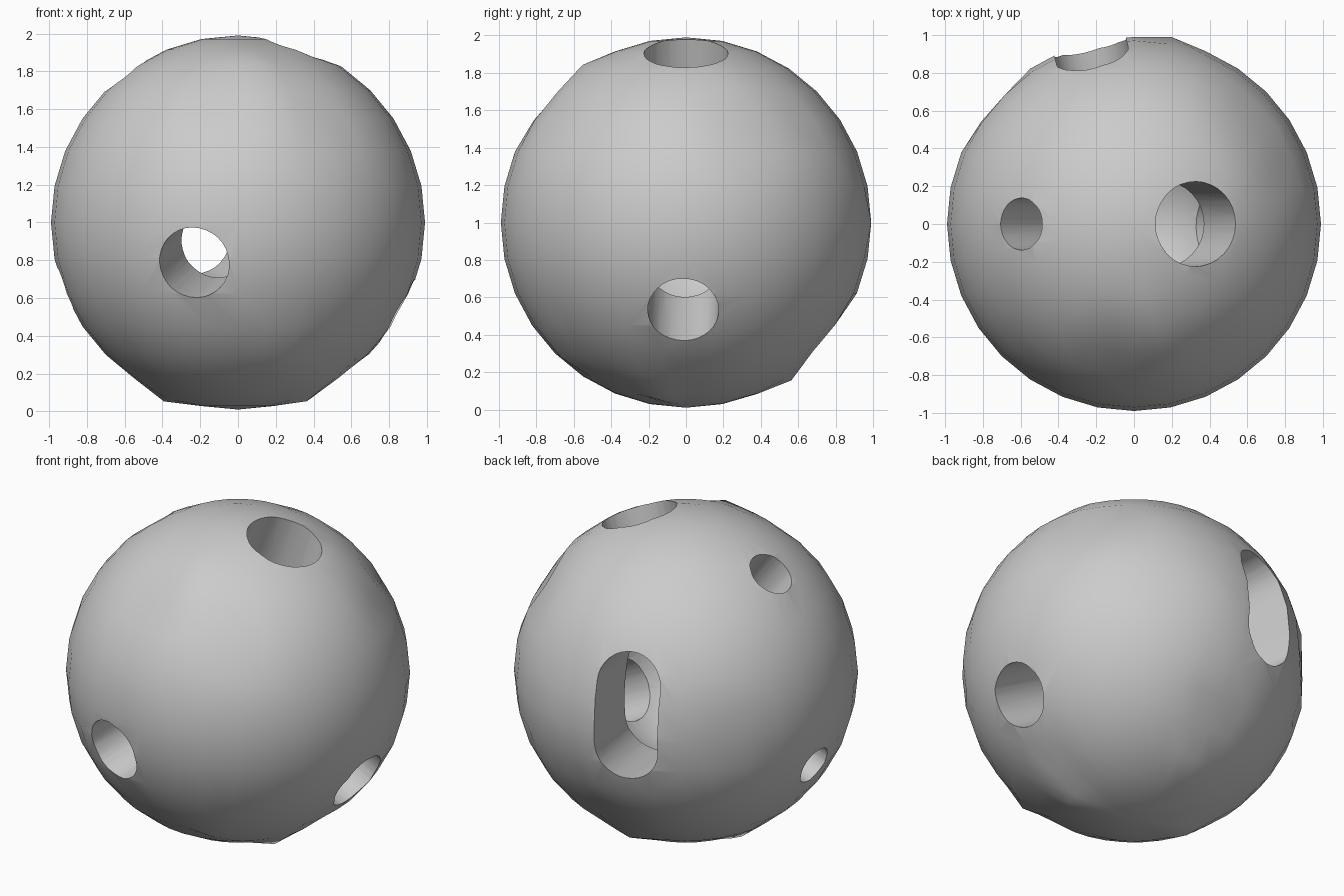
import bpy, bmesh, math
from mathutils import Vector

if "Cube" in bpy.data.objects:
    bpy.data.objects.remove(bpy.data.objects["Cube"])

C = Vector((0, 0, 1.0))
R = 0.99


def finish(bm, name, hidden=False):
    bmesh.ops.recalc_face_normals(bm, faces=bm.faces)
    mesh = bpy.data.meshes.new(name)
    bm.to_mesh(mesh)
    bm.free()
    ob = bpy.data.objects.new(name, mesh)
    bpy.context.collection.objects.link(ob)
    ob.hide_render = hidden
    return ob


def ring(bm, centre, axis, r, n=32):
    q = Vector(axis).to_track_quat('Z', 'Y')
    return [bm.verts.new(centre + q @ Vector((r * math.cos(2 * math.pi * i / n),
                                              r * math.sin(2 * math.pi * i / n), 0)))
            for i in range(n)]


def tunnel(name, axis, r, offsets=((0, 0, 0),)):
    # straight bore towards the middle; two offsets give a long slot
    bm = bmesh.new()
    axis = Vector(axis).normalized()
    for o in offsets:
        for t in (0.1, 1.3):
            ring(bm, C + axis * t + Vector(o), axis, r)
    res = bmesh.ops.convex_hull(bm, input=bm.verts)
    return finish(bm, name, True)


# ball with shallow dents (negative) and bumps (positive): point, width, height
marks = [
    ((-0.12, -0.74, 0.64), 0.14, -0.045),
    ((0.47, -0.68, 0.52), 0.11, -0.03),
    ((0.78, 0.30, 0.50), 0.13, -0.05),
    ((0.62, 0.55, 0.52), 0.12, -0.04),
    ((0.58, 0.22, 0.75), 0.10, 0.015),
    ((0.40, -0.15, -0.90), 0.10, 0.045),
    ((-0.38, 0.00, -0.91), 0.10, 0.035),
    ((0.28, -0.62, -0.72), 0.10, 0.035),
    ((0.00, 0.52, -0.84), 0.10, 0.03),
    ((0.00, 0.75, -0.63), 0.16, -0.04),
    ((0.60, 0.00, -0.79), 0.12, -0.025),
    ((-0.77, 0.66, 0.00), 0.15, -0.03),
    ((0.19, 0.97, 0.00), 0.09, 0.02),
    ((0.10, -0.53, 0.84), 0.09, 0.025),
]
bm = bmesh.new()
bmesh.ops.create_uvsphere(bm, u_segments=32, v_segments=16, radius=R)
for v in bm.verts:
    d = v.co.normalized()
    h = sum(k * math.exp(-((d - Vector(p).normalized()).length / w) ** 2)
            for p, w, k in marks)
    v.co = d * (R + h) + C
ball = finish(bm, "ball")

# bored holes, back slot and the hollow they meet in
cutters = [
    tunnel("front_bore", (-0.24, -0.95, -0.22), 0.19),
    tunnel("right_bore", (0.86, -0.015, -0.475), 0.19),
    tunnel("top_bore", (0.335, 0, 0.93), 0.225),
    tunnel("upper_left_bore", (-0.60, 0, 0.78), 0.138),
    tunnel("left_bore", (-0.92, 0.02, -0.35), 0.12),
    tunnel("back_slot", (-0.235, 0.95, 0.12), 0.195, ((0, 0, -0.19), (0, 0, 0.19))),
]
bm = bmesh.new()
bmesh.ops.create_uvsphere(bm, u_segments=32, v_segments=16, radius=0.52)
bmesh.ops.translate(bm, verts=bm.verts, vec=C)
cutters.append(finish(bm, "inner_hollow", True))

bpy.context.view_layer.objects.active = ball
ball.select_set(True)
for c in reversed(cutters):
    m = ball.modifiers.new(c.name, 'BOOLEAN')
    m.operation = 'DIFFERENCE'
    m.solver = 'EXACT'
    m.object = c
    bpy.ops.object.modifier_apply(modifier=m.name)
for c in cutters:
    bpy.data.objects.remove(c)

bpy.ops.object.shade_smooth_by_angle(angle=math.radians(30))
